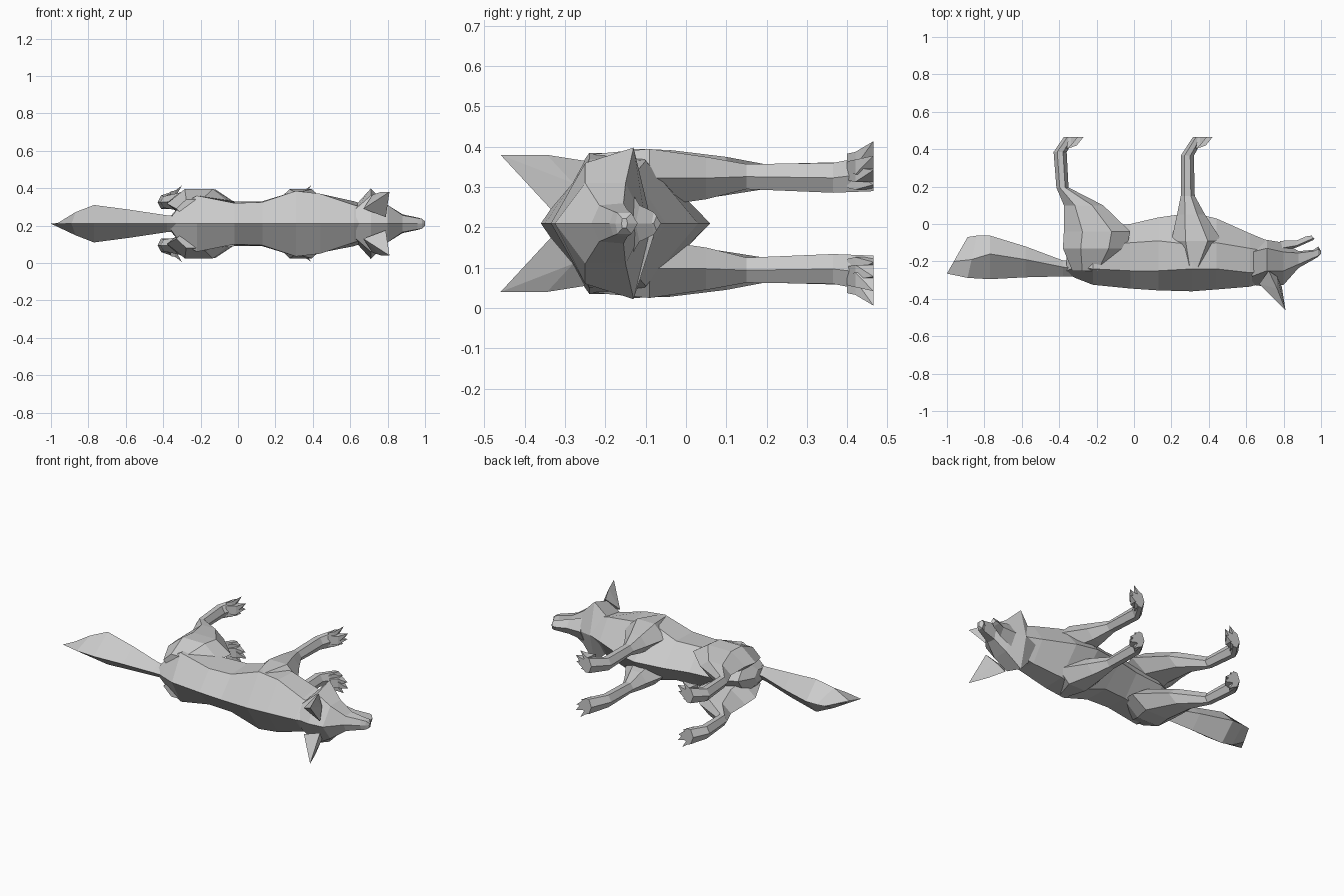
import bpy, bmesh

MID = 0.21  # height of the animal's symmetry plane (it lies on its side)


def finish(name, bm, mirror=False):
    bmesh.ops.recalc_face_normals(bm, faces=bm.faces)
    me = bpy.data.meshes.new(name)
    bm.to_mesh(me)
    bm.free()
    ob = bpy.data.objects.new(name, me)
    bpy.context.collection.objects.link(ob)
    ob.location.z = MID
    if mirror:
        m = ob.modifiers.new("Mirror", 'MIRROR')
        m.use_axis = (False, False, True)
        m.use_mirror_merge = False
    return ob


def add_loft(bm, rings):
    vs = [[bm.verts.new(p) for p in r] for r in rings]
    n = len(vs[0])
    for a, b in zip(vs, vs[1:]):
        for i in range(n):
            j = (i + 1) % n
            bm.faces.new((a[i], a[j], b[j], b[i]))
    bm.faces.new(vs[0])
    bm.faces.new(vs[-1])


def spine_loft(name, sections):
    """Section: x, back y, (y, half width) pairs, belly y; x may be a pair for a slanted ring."""
    rings = []
    for x, top, *pairs, bottom in sections:
        x0, x1 = x if isinstance(x, tuple) else (x, x)
        sx = lambda y: x0 + (x1 - x0) * (y - top) / (bottom - top)
        ring = [(x0, top, 0)]
        ring += [(sx(y), y, w) for y, w in pairs]
        ring += [(x1, bottom, 0)]
        ring += [(sx(y), y, -w) for y, w in reversed(pairs)]
        rings.append(ring)
    bm = bmesh.new()
    add_loft(bm, rings)
    return finish(name, bm)


# Torso and neck
spine_loft("torso", [
    (-0.36, -0.265, (-0.25, 0.03), (-0.18, 0.04), -0.15),
    (-0.31, -0.29, (-0.23, 0.10), (-0.13, 0.10), -0.06),
    (-0.22, -0.325, (-0.24, 0.15), (-0.12, 0.14), -0.02),
    (-0.02, -0.345, (-0.25, 0.11), (-0.10, 0.12), 0.00),
    (0.13, -0.355, (-0.25, 0.115), (-0.09, 0.12), 0.035),
    (0.31, -0.36, (-0.24, 0.175), (-0.11, 0.175), 0.06),
    (0.44, -0.35, (-0.24, 0.16), (-0.10, 0.155), 0.03),
    (0.62, -0.335, (-0.26, 0.10), (-0.13, 0.12), -0.05),
    (0.74, -0.30, (-0.25, 0.07), (-0.15, 0.08), -0.10),
])

# Bushy tail with a slanted, blunt tip
spine_loft("tail", [
    (-0.31, -0.28, (-0.24, 0.04), -0.20),
    (-0.38, -0.28, (-0.23, 0.045), -0.195),
    (-0.58, -0.285, (-0.19, 0.075), -0.12),
    (-0.77, -0.295, (-0.16, 0.10), -0.062),
    ((-0.89, -0.84), -0.288, (-0.19, 0.062), -0.062),
    ((-1.0, -0.89), -0.265, (-0.20, 0.004), -0.07),
])

# Head with wide cheek ruff and snout
spine_loft("head", [
    (0.63, -0.325, (-0.28, 0.08), (-0.15, 0.10), -0.07),
    (0.71, -0.335, (-0.25, 0.15), (-0.13, 0.188), -0.085),
    (0.80, -0.325, (-0.25, 0.10), (-0.15, 0.10), -0.10),
    (0.88, -0.235, (-0.215, 0.045), (-0.155, 0.05), -0.145),
    (0.96, -0.19, (-0.18, 0.03), (-0.145, 0.033), -0.138),
    (0.985, -0.175, (-0.17, 0.026), (-0.135, 0.026), -0.12),
    (1.0, -0.16, (-0.158, 0.012), (-0.148, 0.012), -0.145),
])

# Open lower jaw
spine_loft("lower_jaw", [
    (0.78, -0.15, (-0.13, 0.07), -0.09),
    (0.87, -0.125, (-0.115, 0.045), -0.088),
    ((0.96, 0.92), -0.085, (-0.08, 0.028), -0.066),
    ((0.965, 0.95), -0.08, (-0.073, 0.018), -0.062),
])

# Pointed ears
bm = bmesh.new()
inner, back, outer, bulge, notch, tip = [bm.verts.new(p) for p in (
    (0.79, -0.335, 0.035), (0.67, -0.32, 0.08), (0.72, -0.25, 0.155),
    (0.765, -0.345, 0.17), (0.765, -0.28, 0.10), (0.81, -0.46, 0.17))]
for f in ((inner, back, tip), (back, bulge, tip), (back, outer, bulge),
          (bulge, notch, tip), (outer, notch, bulge), (notch, inner, tip),
          (inner, notch, outer, back)):
    bm.faces.new(f)
finish("ears", bm, True)


def leg(name, sections, toe_x):
    """Section: y, rear x, front x, inner and outer distance from the middle."""
    bm = bmesh.new()
    rings = []
    for y, xb, xf, zi, zo in sections:
        d, zm = (xf - xb) * 0.28, (zi + zo) / 2
        rings.append([(xb, y, zm), (xb + d, y, zo), (xf - d, y, zo),
                      (xf, y, zm), (xf - d, y, zi), (xb + d, y, zi)])
    add_loft(bm, rings)
    # Four splayed toes
    for k, short in enumerate((0.035, 0.005, 0.0, 0.03)):
        z0, z1 = 0.102 + 0.019 * k, 0.088 + 0.036 * k
        def prof(z, w):
            return [(toe_x - 0.09, 0.40, z + w), (toe_x - 0.036 - short, 0.42, z + w * 1.3),
                    (toe_x - 0.036 - short, 0.465, z + w * 1.3), (toe_x - 0.08, 0.465, z + w)]
        a = [bm.verts.new(p) for p in prof(z0, 0.014)]
        b = [bm.verts.new(p) for p in prof(z0, -0.014)]
        t = bm.verts.new((toe_x - short, 0.465, z1 + 0.008))
        for f in ((a[0], a[1], a[2], a[3]), (b[0], b[1], b[2], b[3]),
                  (a[0], a[1], b[1], b[0]), (a[2], a[3], b[3], b[2]),
                  (a[0], a[3], b[3], b[0]), (a[1], a[2], t),
                  (b[1], b[2], t), (a[1], b[1], t), (a[2], b[2], t)):
            bm.faces.new(f)
    finish(name, bm, True)


# Hind legs with heavy thighs
leg("hind_legs", [
    (-0.25, -0.33, -0.14, 0.03, 0.13),
    (-0.13, -0.38, -0.04, 0.03, 0.185),
    (-0.04, -0.375, -0.02, 0.05, 0.182),
    (0.10, -0.375, -0.165, 0.07, 0.165),
    (0.195, -0.415, -0.35, 0.085, 0.147),
    (0.385, -0.43, -0.36, 0.078, 0.152),
    (0.465, -0.375, -0.31, 0.08, 0.17),
], -0.27)

# Front legs with shoulders
leg("front_legs", [
    (-0.23, 0.27, 0.37, 0.05, 0.172),
    (-0.09, 0.20, 0.47, 0.04, 0.185),
    (0.05, 0.23, 0.38, 0.06, 0.165),
    (0.15, 0.25, 0.325, 0.085, 0.147),
    (0.365, 0.25, 0.32, 0.076, 0.15),
    (0.465, 0.315, 0.375, 0.08, 0.17),
], 0.42)
